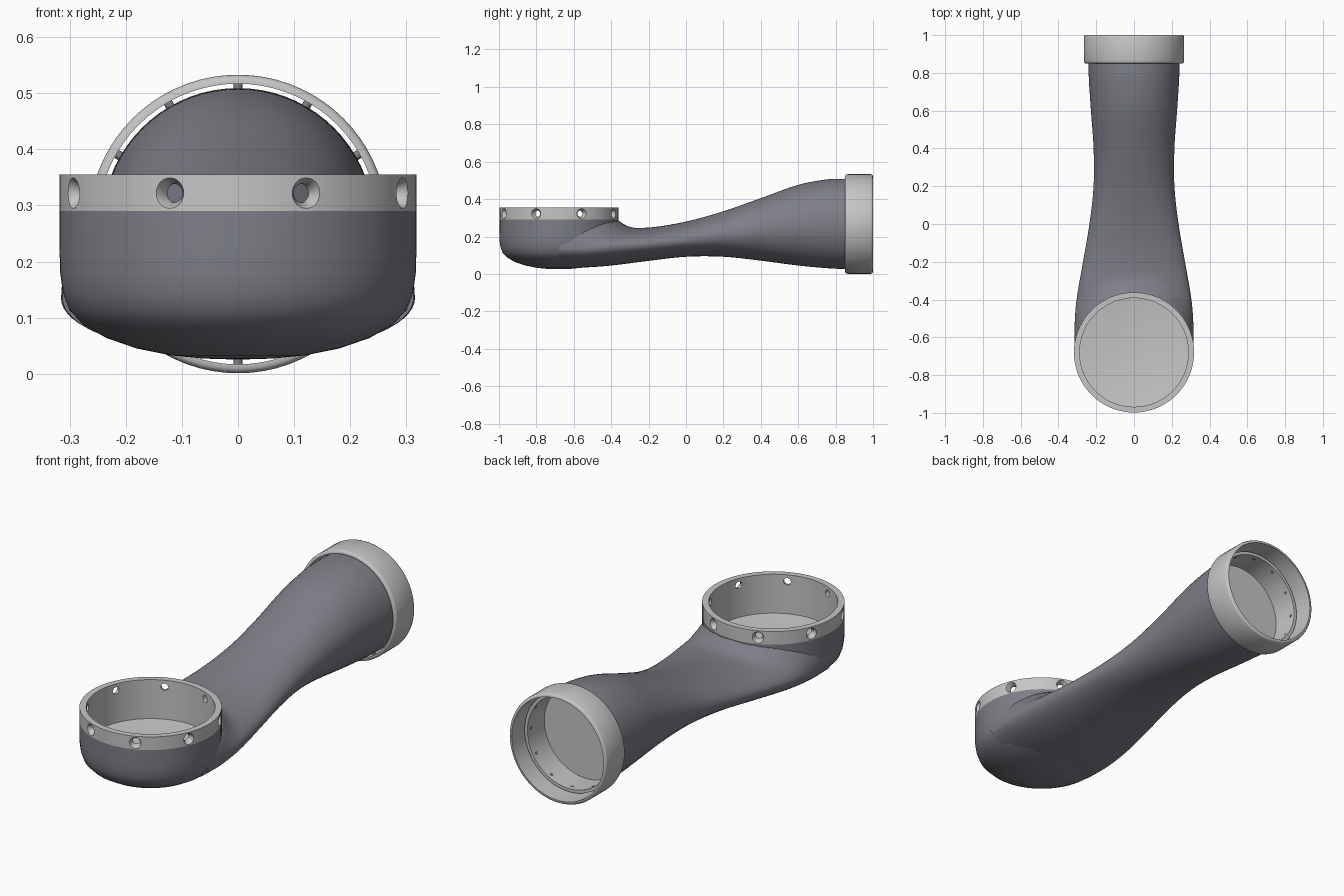
import bpy, bmesh, math
from mathutils import Matrix, Vector

cube = bpy.data.objects.get("Cube")
if cube:
    bpy.data.objects.remove(cube, do_unlink=True)


def material(name, rgb):
    m = bpy.data.materials.new(name)
    m.use_nodes = True
    m.diffuse_color = (*rgb, 1)
    m.node_tree.nodes["Principled BSDF"].inputs["Base Color"].default_value = (*rgb, 1)
    return m


DARK = material("slate grey", (0.21, 0.21, 0.245))
LIGHT = material("light grey", (0.56, 0.56, 0.56))

CUP_Y, CUP_R = -0.68, 0.318
COLLAR_Z = 0.267
UP = Matrix.Translation((0, CUP_Y, 0))
BACK = Matrix.Translation((0, 0, COLLAR_Z)) @ Matrix.Rotation(-math.pi / 2, 4, 'X')


def make(name, bm, mat):
    bmesh.ops.remove_doubles(bm, verts=bm.verts, dist=1e-5)
    bmesh.ops.recalc_face_normals(bm, faces=bm.faces)
    me = bpy.data.meshes.new(name)
    bm.to_mesh(me)
    bm.free()
    me.materials.append(mat)
    ob = bpy.data.objects.new(name, me)
    bpy.context.collection.objects.link(ob)
    return ob


def lathe(bm, profile, matrix, n=72, closed=False):
    """Revolve (radius, height) points about the local z axis."""
    rings = []
    for r, h in profile:
        if r == 0:
            v = bm.verts.new(matrix @ Vector((0, 0, h)))
            rings.append([v] * n)
        else:
            rings.append([bm.verts.new(matrix @ Vector((
                r * math.cos(2 * math.pi * i / n), r * math.sin(2 * math.pi * i / n), h)))
                for i in range(n)])
    pairs = list(zip(rings, rings[1:]))
    if closed:
        pairs.append((rings[-1], rings[0]))
    for a, b in pairs:
        for i in range(n):
            j = (i + 1) % n
            bm.faces.new(list(dict.fromkeys((a[i], a[j], b[j], b[i]))))


def lathe_object(name, profile, matrix, mat, closed=False):
    bm = bmesh.new()
    lathe(bm, profile, matrix, closed=closed)
    return make(name, bm, mat)


def cut(ob, cutter):
    cutter.hide_render = True
    mod = ob.modifiers.new("cut", 'BOOLEAN')
    mod.operation, mod.solver, mod.object = 'DIFFERENCE', 'EXACT', cutter
    bpy.context.view_layer.objects.active = ob
    bpy.ops.object.modifier_apply(modifier=mod.name)
    bpy.data.objects.remove(cutter, do_unlink=True)


def smooth(ob, angle=32):
    bpy.ops.object.select_all(action='DESELECT')
    ob.select_set(True)
    bpy.context.view_layer.objects.active = ob
    bpy.ops.object.shade_smooth_by_angle(angle=math.radians(angle))


# Arm stations: y, half width, top, bottom, height of widest line
STATIONS = [
    (-0.68, 0.313, 0.25, 0.031, 0.135),
    (-0.55, 0.315, 0.25, 0.034, 0.135),
    (-0.40, 0.304, 0.248, 0.045, 0.145),
    (-0.20, 0.270, 0.248, 0.070, 0.16),
    (0.00, 0.236, 0.28, 0.092, 0.18),
    (0.20, 0.214, 0.335, 0.092, 0.205),
    (0.40, 0.214, 0.405, 0.071, 0.235),
    (0.60, 0.228, 0.476, 0.045, 0.26),
    (0.75, 0.238, 0.505, 0.031, 0.267),
    (0.85, 0.242, 0.509, 0.026, 0.267),
    (0.91, 0.242, 0.509, 0.025, 0.267),
]


def station(y):
    """Smooth cubic interpolation between the arm stations."""
    s = STATIONS
    i = max(k for k in range(len(s) - 1) if s[k][0] <= y + 1e-9)
    a, b = s[i], s[i + 1]
    p, q = s[max(i - 1, 0)], s[min(i + 2, len(s) - 1)]
    d = b[0] - a[0]
    t = (y - a[0]) / d
    out = []
    for k in range(1, 5):
        ma = (b[k] - p[k]) / (b[0] - p[0]) * d
        mb = (q[k] - a[k]) / (q[0] - a[0]) * d
        out.append((2*t**3 - 3*t*t + 1) * a[k] + (t**3 - 2*t*t + t) * ma
                   + (3*t*t - 2*t**3) * b[k] + (t**3 - t*t) * mb)
    return out


# Arm: lofted sections, with the top flaring up into the cup wall
bm = bmesh.new()
N, STEPS = 72, 90
rings = []
for s in range(STEPS + 1):
    y = -0.68 + 1.59 * s / STEPS
    w, top, bottom, mid = station(y)
    ring = []
    for i in range(N):
        a = 2 * math.pi * i / N
        x, sn = w * math.cos(a), math.sin(a)
        z = mid + sn * ((top - mid) if sn > 0 else (mid - bottom))
        if sn > 0:
            t = min(max((math.hypot(x, y - CUP_Y) - CUP_R) / 0.1, 0), 1)
            z += max(0.286 - z, 0) * (1 - t) ** 2 * sn if y < 0 else 0
        ring.append(bm.verts.new((x, y, z)))
    rings.append(ring)
for a, b in zip(rings, rings[1:]):
    for i in range(N):
        j = (i + 1) % N
        bm.faces.new((a[i], a[j], b[j], b[i]))
bm.faces.new(rings[0])
bm.faces.new(rings[-1])
arm = make("arm", bm, DARK)
cut(arm, lathe_object("cup_cutter", [(0, 0.14), (0.296, 0.14), (0.296, 0.6), (0, 0.6)], UP, DARK))
cut(arm, lathe_object("bore_cutter", [(0, 0.77), (0.232, 0.77), (0.232, 1.1), (0, 1.1)], BACK, DARK))
smooth(arm)

# Cup shell
smooth(lathe_object("cup_shell", [
    (0, 0.026), (0.06, 0.027), (0.12, 0.033), (0.18, 0.045), (0.235, 0.064), (0.275, 0.087),
    (0.30, 0.113), (0.312, 0.145), (0.317, 0.18), (CUP_R, 0.22), (CUP_R, 0.29),
    (0.292, 0.29), (0.292, 0.14), (0, 0.13)], UP, DARK))

# Cup liner with a slightly dished floor
smooth(lathe_object("cup_liner", [
    (0, 0.145), (0.1, 0.147), (0.2, 0.153), (0.288, 0.163), (0.288, 0.29), (0.294, 0.29)], UP, LIGHT))

# Cup ring with eight countersunk screw holes
ring = lathe_object("cup_ring", [(0.288, 0.29), (CUP_R, 0.29), (CUP_R, 0.355), (0.288, 0.355)],
                    UP, LIGHT, closed=True)
bm = bmesh.new()
for k in range(8):
    turn = Matrix.Rotation(math.radians(22.5 + 45 * k), 4, 'Z')
    place = Matrix.Translation((0, CUP_Y, 0.322)) @ turn @ Matrix.Rotation(math.pi / 2, 4, 'Y')
    lathe(bm, [(0, 0.25), (0.017, 0.25), (0.017, 0.300), (0.028, 0.319), (0.028, 0.35), (0, 0.35)],
          place, n=24)
cut(ring, make("hole_cutter", bm, LIGHT))
smooth(ring)

# Rear collar with rounded rims, standing just clear of the arm
smooth(lathe_object("rear_collar", [
    (0.250, 0.85), (0.258, 0.85), (0.264, 0.855), (0.266, 0.863), (0.266, 0.988), (0.263, 0.996),
    (0.257, 1.0), (0.250, 1.0)], BACK, LIGHT, closed=True), 50)

# Rear bore liner: rim, wall and floor
smooth(lathe_object("bore_liner", [
    (0.2415, 0.905), (0.2415, 0.912), (0.226, 0.912), (0.226, 0.78), (0, 0.78)], BACK, LIGHT))

# Small studs joining the arm and collar
bm = bmesh.new()
for k in range(12):
    place = BACK @ Matrix.Translation((0, 0, 0.885)) @ Matrix.Rotation(
        math.radians(30 * k), 4, 'Z') @ Matrix.Rotation(math.pi / 2, 4, 'Y')
    lathe(bm, [(0, 0.2245), (0.008, 0.2245), (0.008, 0.253), (0, 0.253)], place, n=12)
smooth(make("collar_studs", bm, DARK))
